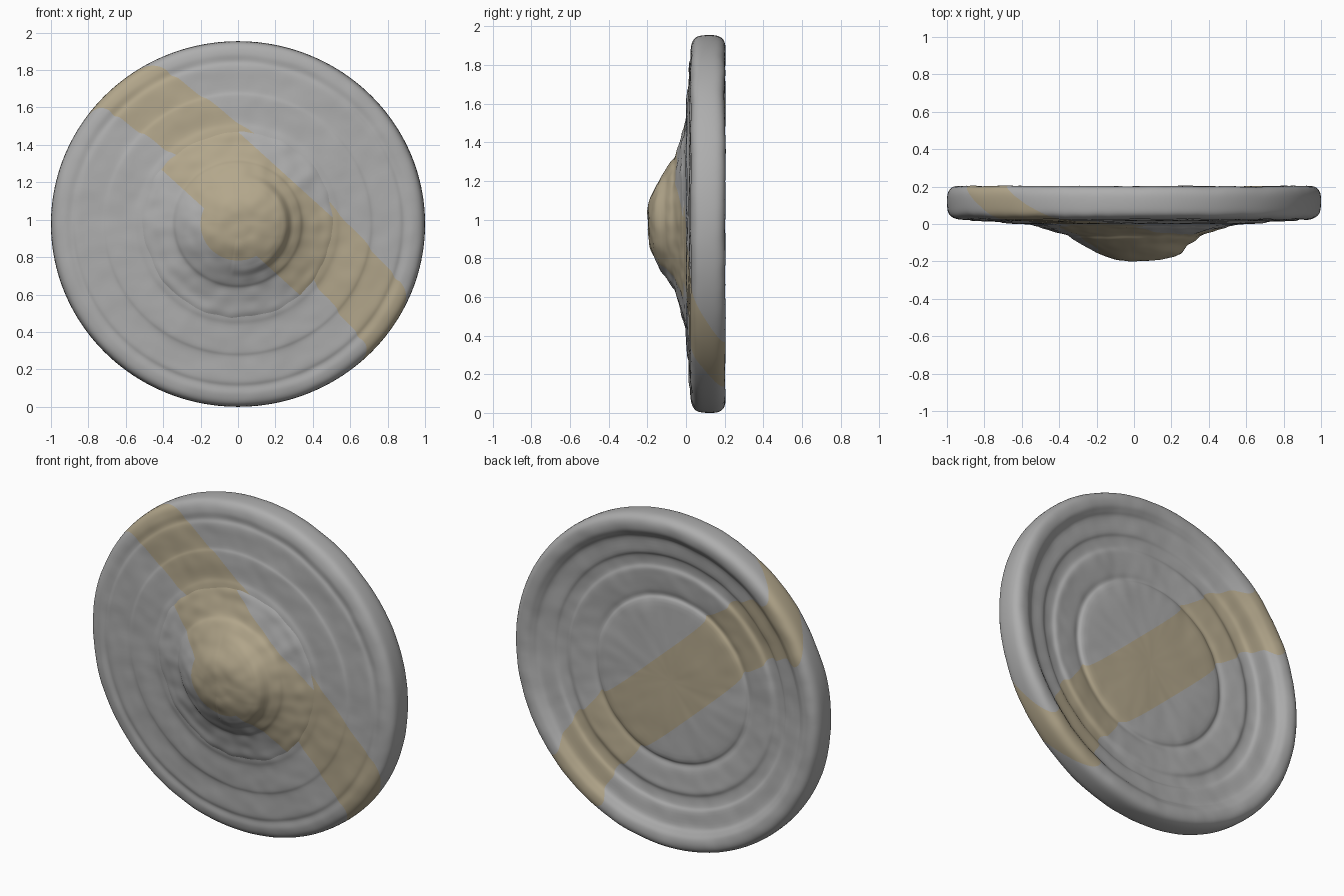
import bpy, bmesh, math
from mathutils import Vector, noise

if "Cube" in bpy.data.objects:
    bpy.data.objects.remove(bpy.data.objects["Cube"])

SEGS = 180
CZ = 0.977                                   # centre height, also vertical squash
N = Vector((0.68, 0, 0.733)).normalized()    # direction across the painted band


def make_mat(name, rgb):
    m = bpy.data.materials.new(name)
    m.diffuse_color = (*rgb, 1)
    m.use_nodes = True
    m.node_tree.nodes["Principled BSDF"].inputs["Base Color"].default_value = m.diffuse_color
    return m


stone = make_mat("grey_stone", (0.42, 0.42, 0.42))
tan = make_mat("tan_band", (0.45, 0.385, 0.26))


def smooth_profile(pts, steps=4):
    # Catmull-Rom through (radius, y) points
    out = []
    for i in range(len(pts) - 1):
        p = [Vector(pts[min(max(i + k, 0), len(pts) - 1)]) for k in (-1, 0, 1, 2)]
        for s in range(steps):
            t = s / steps
            out.append(0.5 * (2 * p[1] + (p[2] - p[0]) * t
                              + (2 * p[0] - 5 * p[1] + 4 * p[2] - p[3]) * t * t
                              + (3 * p[1] - p[0] - 3 * p[2] + p[3]) * t ** 3))
    return out + [Vector(pts[-1])]


def lathe(name, pts, lo, hi, slant, core, rough, shape=None):
    # slant shifts the band sideways with depth, so front and back bands differ
    bm = bmesh.new()
    rings = []
    for r, y in smooth_profile(pts):
        if r < 0.001:
            rings.append([bm.verts.new((0, y, 0))] * SEGS)
            continue
        angs = [2 * math.pi * i / SEGS for i in range(SEGS)]
        rings.append([bm.verts.new((r * math.cos(a), y, r * math.sin(a))) for a in angs])
    for a, b in zip(rings, rings[1:]):
        for i in range(SEGS):
            j = (i + 1) % SEGS
            bm.faces.new(list(dict.fromkeys((a[i], a[j], b[j], b[i]))))
    # cut the band edges so the colour border is clean
    across = N + Vector((0, slant, 0))
    for d in (lo, hi):
        bmesh.ops.bisect_plane(bm, geom=bm.verts[:] + bm.edges[:] + bm.faces[:],
                               plane_co=N * d, plane_no=across)
    for f in bm.faces:
        c = f.calc_center_median()
        f.material_index = int(lo < c.dot(across) < hi or math.hypot(c.x, c.z) < core)
        f.smooth = True
    bmesh.ops.recalc_face_normals(bm, faces=bm.faces[:])
    # worn, hand-made surface
    for v in bm.verts:
        k = noise.noise(v.co * 5) + 0.5 * noise.noise(v.co * 14)
        v.co.y += rough * k
        if shape:
            v.co.y += shape(v.co)
    me = bpy.data.meshes.new(name)
    bm.to_mesh(me)
    bm.free()
    me.materials.append(stone)
    me.materials.append(tan)
    ob = bpy.data.objects.new(name, me)
    ob.location.z = CZ
    ob.scale.z = CZ
    bpy.context.collection.objects.link(ob)
    return ob


# round disc: shallow cone with ripples in front, rounded rim, shallow rippled dish behind
disc = [(0, -0.02), (0.3, -0.02), (0.46, -0.016), (0.52, -0.01), (0.56, -0.001),
        (0.64, 0.001), (0.70, 0.005), (0.73, 0.013), (0.80, 0.016), (0.86, 0.018),
        (0.89, 0.026), (0.93, 0.024), (0.97, 0.035), (0.993, 0.06), (1.0, 0.11),
        (0.997, 0.16), (0.98, 0.19), (0.95, 0.202), (0.91, 0.198), (0.88, 0.18),
        (0.85, 0.162), (0.77, 0.152), (0.74, 0.138), (0.69, 0.132), (0.66, 0.14),
        (0.62, 0.138), (0.54, 0.13), (0.50, 0.122), (0.46, 0.135), (0.3, 0.14), (0, 0.14)]
lathe("shield_disc", disc, 0.03, 0.40, 1.8, 0, 0.005)


# overlapping flake on the right flank of the boss
def flake(co):
    r, a = math.hypot(co.x, co.z), math.atan2(co.z, co.x)
    side = max(0, math.cos(a * 0.9 + 0.1)) if abs(a) < 1.7 else 0
    rise = min(1, max(0, (r - 0.08) / 0.14)) * min(1, max(0, (0.285 - r) / 0.03))
    return -0.03 * side * rise


# stepped central boss
boss = [(0, -0.198), (0.07, -0.194), (0.13, -0.182), (0.20, -0.15), (0.25, -0.125),
        (0.29, -0.104), (0.33, -0.08), (0.355, -0.06), (0.41, -0.042), (0.45, -0.029),
        (0.49, -0.019), (0.52, -0.005)]
lathe("boss", boss, -0.06, 0.37, 0, 0.2, 0.01, flake)
